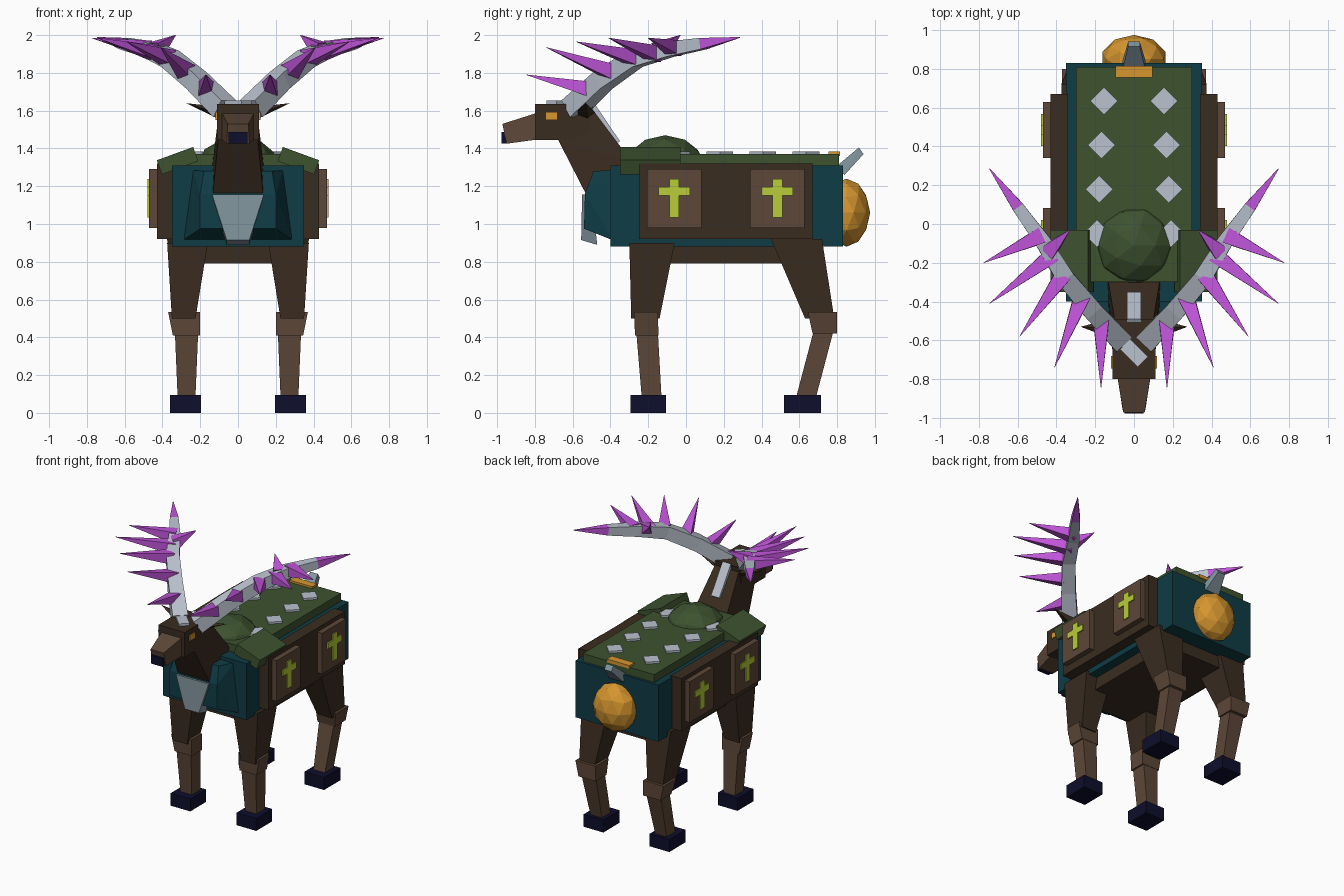
import bpy
import bmesh
import math
from mathutils import Vector, Matrix
from itertools import product

cube = bpy.data.objects.get("Cube")
if cube:
    bpy.data.objects.remove(cube, do_unlink=True)


def material(name, hex_code):
    srgb = [int(hex_code[i:i + 2], 16) / 255 for i in (0, 2, 4)]
    col = [c / 12.92 if c < 0.04 else ((c + 0.055) / 1.055) ** 2.4 for c in srgb] + [1]
    m = bpy.data.materials.new(name)
    m.use_nodes = True
    m.diffuse_color = col
    m.node_tree.nodes["Principled BSDF"].inputs["Base Color"].default_value = col
    return m


DARK = material("dark brown", "3A2C20")
BROWN = material("light brown", "5C4737")
TEAL = material("deep teal", "0F3C45")
GREEN = material("moss green", "3D522F")
SILVER = material("silver", "BAC2CE")
STEEL = material("steel grey", "83969F")
PURPLE = material("purple", "C055DA")
ORANGE = material("amber", "D6962F")
LIME = material("lime", "B9CC38")
NAVY = material("navy", "0E0E2C")


def finish(name, bm, *mats):
    bmesh.ops.recalc_face_normals(bm, faces=bm.faces)
    mesh = bpy.data.meshes.new(name)
    bm.to_mesh(mesh)
    bm.free()
    for m in mats:
        mesh.materials.append(m)
    obj = bpy.data.objects.new(name, mesh)
    bpy.context.collection.objects.link(obj)
    return obj


def hull(name, points, mat):
    """Convex solid around a few corner points."""
    bm = bmesh.new()
    for p in points:
        bm.verts.new(p)
    bmesh.ops.convex_hull(bm, input=bm.verts)
    bmesh.ops.dissolve_limit(bm, angle_limit=0.02, verts=bm.verts, edges=bm.edges)
    return finish(name, bm, mat)


def sym(name, profile, mat):
    """Solid mirrored over x from (half width, y, z) corners."""
    return hull(name, [(s * x, y, z) for x, y, z in profile for s in (-1, 1)], mat)


def box(name, x, y, z, mat):
    return hull(name, list(product(x, y, z)), mat)


def turned_box(name, centre, size, axis, degrees, mat):
    rot = Matrix.Rotation(math.radians(degrees), 3, axis)
    corners = [Vector(centre) + rot @ Vector([s * d / 2 for s, d in zip(sign, size)])
               for sign in product((-1, 1), repeat=3)]
    return hull(name, corners, mat)


def blob(name, centre, size, mat):
    bm = bmesh.new()
    bmesh.ops.create_icosphere(bm, subdivisions=2, radius=1)
    bmesh.ops.scale(bm, vec=size, verts=bm.verts)
    bmesh.ops.translate(bm, vec=centre, verts=bm.verts)
    return finish(name, bm, mat)


def tube(name, path, radii, mat, tip_mat=None):
    """Four sided sweep; the last section may take its own colour."""
    bm = bmesh.new()
    path = [Vector(p) for p in path]
    rings = []
    for i, (p, r) in enumerate(zip(path, radii)):
        along = path[min(i + 1, len(path) - 1)] - path[max(i - 1, 0)]
        q = along.to_track_quat('Z', 'Y')
        rings.append([bm.verts.new(p + q @ Vector((a * r, b * r, 0)))
                      for a, b in ((1, 1), (-1, 1), (-1, -1), (1, -1))])
    for n, (lo, hi) in enumerate(zip(rings, rings[1:])):
        for k in range(4):
            f = bm.faces.new((lo[k], lo[k - 1], hi[k - 1], hi[k]))
            f.material_index = int(bool(tip_mat) and n == len(rings) - 2)
    bm.faces.new(rings[0])
    bm.faces.new(rings[-1])
    return finish(name, bm, mat, *([tip_mat] if tip_mat else []))


# Torso, chest and belly
box("torso", (-0.35, 0.35), (-0.40, 0.83), (0.88, 1.31), TEAL)
sym("chest", [(0.24, -0.39, 1.285), (0.29, -0.39, 0.915), (0.18, -0.49, 1.28),
              (0.20, -0.535, 1.16), (0.20, -0.54, 0.975)], TEAL)
sym("chest_plate", [(0.137, -0.55, 1.155), (0.137, -0.50, 1.155),
                    (0.06, -0.555, 0.915), (0.06, -0.47, 0.89)], STEEL)
box("belly", (-0.28, 0.28), (-0.27, 0.70), (0.79, 0.89), DARK)

# Back cover, studs, pack and rear ornaments
box("back_cover", (-0.30, 0.30), (-0.30, 0.81), (1.30, 1.37), GREEN)
blob("back_dome", (0, -0.11, 1.31), (0.21, 0.21, 0.16), GREEN)
for s in (-1, 1):
    for i in range(4):
        turned_box("back_stud", (s * (0.155 + 0.012 * i), 0.635 - 0.228 * i, 1.374),
                   (0.1, 0.1, 0.022), 'Z', 45, SILVER)
box("rear_strip", (-0.095, 0.095), (0.755, 0.815), (1.36, 1.385), ORANGE)
blob("rear_ball", (0, 0.85, 1.06), (0.17, 0.125, 0.18), ORANGE)
sym("tail", [(0.06, 0.79, 1.30), (0.06, 0.84, 1.26),
             (0.03, 0.915, 1.405), (0.03, 0.94, 1.37)], STEEL)

# Neck and head
sym("neck", [(0.10, -0.70, 1.49), (0.11, -0.655, 1.43), (0.10, -0.49, 1.60),
             (0.135, -0.52, 1.14), (0.135, -0.28, 1.32), (0.135, -0.30, 1.14)], DARK)
sym("head", [(0.11, -0.80, 1.635), (0.11, -0.80, 1.445),
             (0.11, -0.49, 1.635), (0.11, -0.52, 1.445)], DARK)
sym("snout", [(0.085, -0.79, 1.588), (0.085, -0.79, 1.447),
              (0.055, -0.972, 1.53), (0.06, -0.95, 1.425)], BROWN)
box("nose", (-0.05, 0.05), (-0.977, -0.94), (1.425, 1.488), NAVY)
turned_box("crown_plate", (0, -0.665, 1.64), (0.075, 0.13, 0.025), 'Z', 45, SILVER)
turned_box("neck_plate", (0, -0.43, 1.535), (0.07, 0.25, 0.025), 'X', -56, SILVER)

# Antler path and its spikes as (base, tip)
BEAM = [(0.07, -0.60, 1.61), (0.22, -0.44, 1.76), (0.36, -0.27, 1.875),
        (0.47, -0.09, 1.925), (0.60, 0.09, 1.955), (0.745, 0.285, 1.988)]
SPIKES = [((0.17, -0.49, 1.71), (0.17, -0.845, 1.79)),
          ((0.27, -0.38, 1.80), (0.41, -0.74, 1.935)),
          ((0.37, -0.27, 1.88), (0.59, -0.58, 1.965)),
          ((0.42, -0.16, 1.90), (0.745, -0.41, 1.985)),
          ((0.48, -0.06, 1.93), (0.775, -0.20, 1.985)),
          ((0.44, -0.14, 1.92), (0.33, -0.03, 2.0))]

# Leg sections as (y front, y back, z) from thigh to ankle
FRONT_LEG = {"thigh": [(-0.30, -0.06, 0.90), (-0.29, -0.14, 0.50)],
             "knee": [(-0.275, -0.15, 0.535), (-0.27, -0.145, 0.41)],
             "shin": [(-0.265, -0.15, 0.45), (-0.235, -0.13, 0.09)],
             "hoof": [(-0.295, -0.105, 0.095), (-0.295, -0.105, 0)]}
BACK_LEG = {"thigh": [(0.45, 0.72, 0.92), (0.63, 0.785, 0.50)],
            "knee": [(0.645, 0.80, 0.535), (0.67, 0.80, 0.42)],
            "shin": [(0.68, 0.785, 0.45), (0.585, 0.69, 0.09)],
            "hoof": [(0.52, 0.715, 0.095), (0.52, 0.715, 0)]}
LEG_X = {"thigh": [(0.16, 0.375), (0.225, 0.35)], "knee": [(0.20, 0.37), (0.20, 0.345)],
         "shin": [(0.21, 0.335), (0.225, 0.32)], "hoof": [(0.195, 0.36)] * 2}
LEG_MAT = {"thigh": DARK, "knee": BROWN, "shin": BROWN, "hoof": NAVY}

for side, s in (("left", 1), ("right", -1)):
    def flip(p):
        return (s * p[0], p[1], p[2])

    # Eye and ear
    box(side + "_eye", (s * 0.10, s * 0.118), (-0.745, -0.68), (1.55, 1.592), ORANGE)
    hull(side + "_ear", [flip(p) for p in (
        (0.09, -0.60, 1.58), (0.09, -0.48, 1.59), (0.10, -0.54, 1.62),
        (0.09, -0.52, 1.55), (0.275, -0.53, 1.64))], DARK)

    # Antler
    tube(side + "_antler", [flip(p) for p in BEAM],
         (0.054, 0.05, 0.046, 0.04, 0.03, 0.002), SILVER, PURPLE)
    for base, tip in SPIKES:
        tube(side + "_antler_spike", [flip(base), flip(tip)], (0.042, 0.001), PURPLE)

    # Shoulder pad
    turned_box(side + "_shoulder_pad", (s * 0.32, -0.19, 1.335), (0.205, 0.32, 0.08),
               'Y', s * 20, GREEN)

    # Side panel with two raised squares, each carrying a cross
    box(side + "_side_panel", (s * 0.34, s * 0.43), (-0.25, 0.67), (0.92, 1.32), DARK)
    for y in (-0.062, 0.484):
        box(side + "_panel_square", (s * 0.42, s * 0.47), (y - 0.144, y + 0.144),
            (0.98, 1.29), BROWN)
        for dy, z in ((0.026, (1.035, 1.238)), (0.083, (1.15, 1.195))):
            box(side + "_panel_cross", (s * 0.46, s * 0.479), (y - dy, y + dy), z, LIME)

    # Legs
    for end, leg in (("front", FRONT_LEG), ("back", BACK_LEG)):
        for part, sections in leg.items():
            hull(f"{side}_{end}_{part}",
                 [(s * x, y, z) for (y0, y1, z), xs in zip(sections, LEG_X[part])
                  for x in xs for y in (y0, y1)], LEG_MAT[part])
